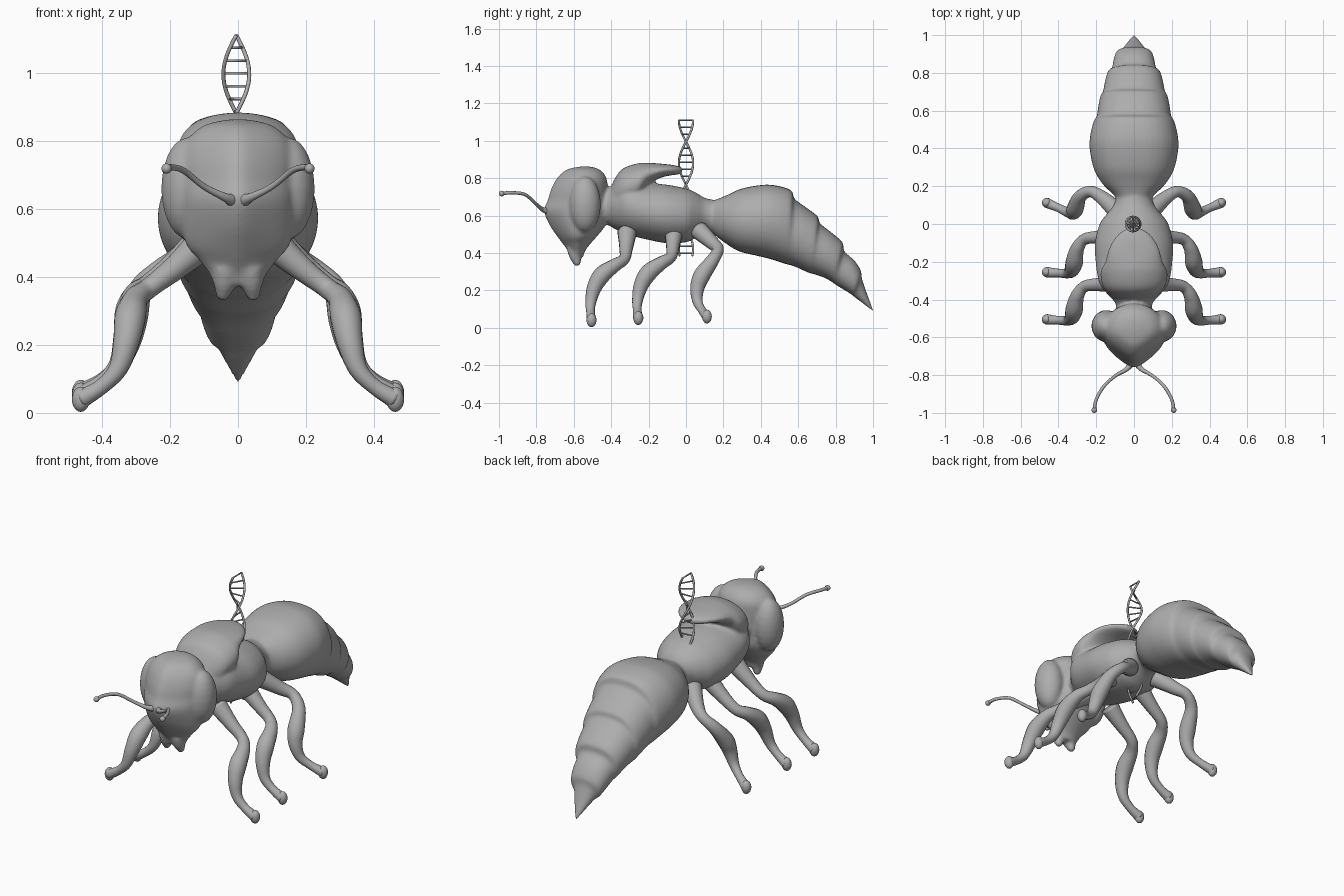
import bpy, bmesh, math
from mathutils import Vector, Matrix

if "Cube" in bpy.data.objects:
    bpy.data.objects.remove(bpy.data.objects["Cube"])

grey = bpy.data.materials.new("warm_grey")
grey.use_nodes = True
colour = (0.42, 0.42, 0.42, 1)
grey.diffuse_color = colour
grey.node_tree.nodes["Principled BSDF"].inputs["Base Color"].default_value = colour


def spline(points, steps):
    """Catmull-Rom interpolation of equal-length tuples."""
    pts = [Vector(p) for p in points]
    ext = [pts[0]] + pts + [pts[-1]]
    out = []
    for a, b, c, d in zip(ext, ext[1:], ext[2:], ext[3:]):
        for i in range(steps):
            t = i / steps
            out.append(b + (c - a) * (t / 2) + (a * 2 - b * 5 + c * 4 - d) * (t * t / 2)
                       + (b * 3 - a - c * 3 + d) * (t ** 3 / 2))
    return out + [pts[-1]]


def skin(bm, rings):
    loops = [[bm.verts.new(p) for p in ring] for ring in rings]
    n = len(loops[0])
    for lo, hi in zip(loops, loops[1:]):
        for i in range(n):
            j = (i + 1) % n
            bm.faces.new((lo[i], lo[j], hi[j], hi[i]))
    bm.faces.new(loops[0][::-1])
    bm.faces.new(loops[-1])


def loft(bm, sections, steps=4, taper=0.0, fullness=1.0, sides=40):
    """Sections: first edge (y, z), opposite edge (y, z), half width."""
    rings = []
    for ya, za, yb, zb, w in spline(sections, steps):
        ring = []
        for i in range(sides):
            a = math.tau * i / sides
            c, s = math.cos(a), math.sin(a)
            s = math.copysign(abs(s) ** fullness, s)
            x = max(w, 0.002) * s * (1 - taper * max(0, c) ** 2)
            ring.append((x, (ya + yb) / 2 + (ya - yb) / 2 * c,
                         (za + zb) / 2 + (za - zb) / 2 * c))
        rings.append(ring)
    skin(bm, rings)


def tube(bm, points, steps=5, sides=14):
    """Points: x, y, z, radius."""
    path = spline(points, steps)
    normal = Vector((0.3, 0.8, 0.5))
    rings = []
    for i, p in enumerate(path):
        t = (path[min(i + 1, len(path) - 1)] - path[max(i - 1, 0)]).to_3d().normalized()
        normal = (normal - t * normal.dot(t)).normalized()
        side = t.cross(normal)
        rings.append([p.to_3d() + (normal * math.cos(a) + side * math.sin(a)) * p[3]
                      for a in (math.tau * k / sides for k in range(sides))])
    skin(bm, rings)


def ball(bm, centre, radii):
    m = Matrix.Translation(centre) @ Matrix.Diagonal((*radii, 1))
    bmesh.ops.create_uvsphere(bm, u_segments=20, v_segments=12, radius=1, matrix=m)


def finish(name, bm, blend=False):
    bmesh.ops.recalc_face_normals(bm, faces=bm.faces)
    for f in bm.faces:
        f.smooth = True
    mesh = bpy.data.meshes.new(name)
    bm.to_mesh(mesh)
    bm.free()
    mesh.materials.append(grey)
    ob = bpy.data.objects.new(name, mesh)
    bpy.context.collection.objects.link(ob)
    if blend:
        remesh = ob.modifiers.new("Blend", 'REMESH')
        remesh.mode = 'VOXEL'
        remesh.voxel_size = 0.009
        remesh.use_smooth_shade = True
        relax = ob.modifiers.new("Relax", 'SMOOTH')
        relax.factor = 0.5
        relax.iterations = 8


# Body: abdomen with stepped segments
body = bmesh.new()
loft(body, [(.10, .675, .10, .52, .09), (.15, .682, .14, .505, .10), (.22, .71, .20, .46, .165),
            (.30, .745, .28, .41, .212), (.42, .765, .38, .385, .235), (.50, .757, .46, .365, .23),
            (.565, .733, .53, .342, .212), (.58, .69, .56, .335, .197), (.64, .645, .60, .32, .19),
            (.705, .595, .66, .292, .177), (.715, .56, .68, .288, .165), (.78, .508, .74, .268, .153),
            (.838, .455, .78, .245, .137), (.845, .41, .80, .23, .118), (.90, .36, .85, .20, .107),
            (.935, .305, .89, .175, .092), (.94, .265, .90, .165, .067), (.965, .19, .94, .135, .042),
            (.99, .125, .975, .107, .02), (1.006, .09, .998, .085, .006)], fullness=.8)

# Body: thorax with the overhanging back shield
loft(body, [(-.48, .72, -.48, .56, .09), (-.42, .745, -.42, .55, .098), (-.37, .78, -.375, .525, .14),
            (-.31, .80, -.31, .497, .185), (-.20, .775, -.20, .47, .203), (-.10, .765, -.10, .452, .207),
            (0, .745, 0, .457, .182), (.05, .725, .05, .48, .147), (.10, .695, .10, .507, .108),
            (.16, .682, .16, .51, .092)])
loft(body, [(-.405, .74, -.39, .60, .09), (-.385, .79, -.37, .62, .125), (-.34, .85, -.32, .64, .165),
            (-.26, .879, -.25, .67, .178), (-.20, .882, -.20, .76, .152), (-.14, .878, -.14, .80, .137),
            (-.08, .872, -.08, .815, .107), (-.04, .864, -.04, .82, .068), (-.02, .858, -.02, .826, .03)])

# Body: head with bulging side eyes and a pair of jaws
loft(body, [(-.57, .862, -.51, .862, .03), (-.64, .845, -.46, .845, .10), (-.69, .80, -.425, .80, .15),
            (-.722, .74, -.42, .74, .165), (-.74, .68, -.42, .68, .165), (-.76, .625, -.42, .625, .165),
            (-.73, .55, -.43, .55, .165), (-.69, .49, -.475, .49, .15), (-.66, .45, -.51, .45, .115),
            (-.63, .41, -.54, .41, .087), (-.615, .375, -.55, .375, .068)], taper=0.5)
for s in (1, -1):
    ball(body, (s * .148, -.54, .66), (.078, .085, .15))
    tube(body, [(s * .035, -.60, .43, .04), (s * .04, -.59, .38, .034), (s * .044, -.583, .35, .022)])
    ball(body, (s * .044, -.583, .35), (.022, .022, .022))
finish("body", body, blend=True)

# Antennae
for side, s in (("left", 1), ("right", -1)):
    bm = bmesh.new()
    tube(bm, [(s * .01, -.72, .622, .026), (s * .035, -.765, .632, .013), (s * .10, -.805, .665, .009),
              (s * .16, -.86, .712, .009), (s * .20, -.93, .722, .009), (s * .21, -.985, .718, .010)])
    ball(bm, (s * .21, -.985, .718), (.015, .015, .015))
    finish(side + "_antenna", bm)

# Legs
fore = [(.09, -.315, .51, .052), (.18, -.32, .43, .037), (.26, -.33, .368, .03),
        (.30, -.38, .335, .036), (.316, -.45, .282, .046), (.328, -.492, .21, .039),
        (.352, -.51, .13, .028), (.40, -.51, .078, .023), (.462, -.505, .04, .028)]
middle = [(x, y + .25, z + .012, r) for x, y, z, r in fore]
hind = [(.09, .07, .52, .05), (.17, .14, .455, .037), (.23, .172, .42, .03),
        (.285, .145, .365, .035), (.31, .085, .28, .045), (.323, .06, .21, .038),
        (.35, .062, .14, .027), (.40, .085, .095, .022), (.462, .112, .06, .027)]
for name, path in (("front", fore), ("middle", middle), ("hind", hind)):
    for side, s in (("left", 1), ("right", -1)):
        bm = bmesh.new()
        tube(bm, [(s * x, y, z, r) for x, y, z, r in path])
        x, y, z, r = path[-1]
        ball(bm, (s * x, y, z), (.026, .026, .037))
        finish(f"{name}_{side}_leg", bm)

# Double helix standing through the body
low, high, pitch, radius = .385, 1.11, .46, .038


def strand(z, s, r):
    a = math.tau * (high - z) / pitch
    return (-.005 + s * radius * math.sin(a), s * radius * math.cos(a), z, r)


bm = bmesh.new()
for s in (1, -1):
    tube(bm, [strand(low + (high - low) * i / 40, s, .006) for i in range(41)], steps=2, sides=8)
for i in range(20):
    z = high - i * .0375
    tube(bm, [strand(z, 1, .004), strand(z, -1, .004)], steps=1, sides=8)
finish("double_helix", bm)
